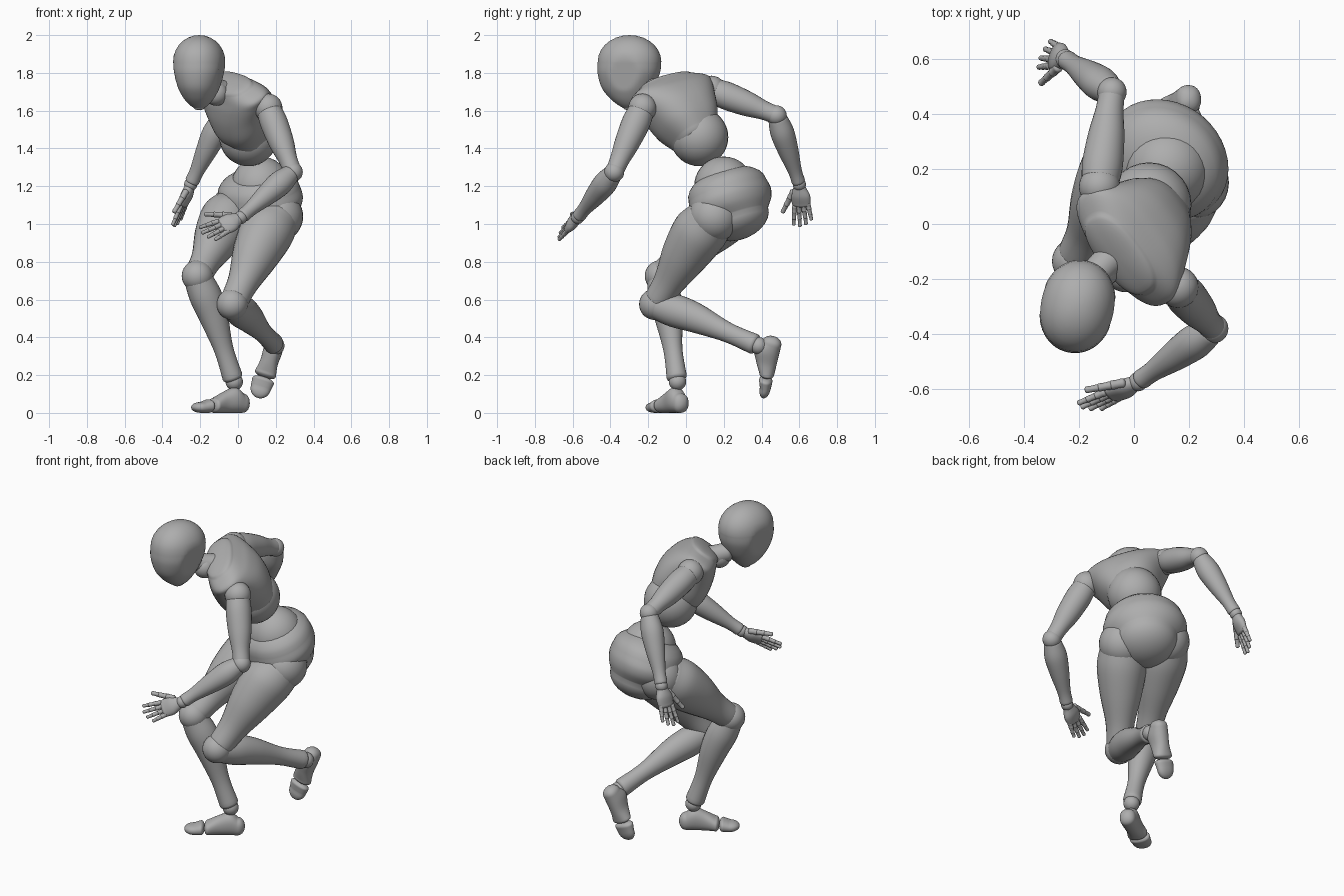
import bpy, bmesh, math
from mathutils import Vector as V

if "Cube" in bpy.data.objects:
    bpy.data.objects.remove(bpy.data.objects["Cube"], do_unlink=True)

grey = bpy.data.materials.new("mannequin grey")
grey.use_nodes = True
grey.diffuse_color = (0.42, 0.42, 0.42, 1)
grey.node_tree.nodes["Principled BSDF"].inputs["Base Color"].default_value = (0.42, 0.42, 0.42, 1)


def finish(name, bm):
    bmesh.ops.recalc_face_normals(bm, faces=bm.faces)
    for f in bm.faces:
        f.smooth = True
    mesh = bpy.data.meshes.new(name)
    bm.to_mesh(mesh)
    bm.free()
    mesh.materials.append(grey)
    ob = bpy.data.objects.new(name, mesh)
    bpy.context.collection.objects.link(ob)
    return ob


def frame(up, front):
    """Axes (left, front, up) with front squared off against up."""
    u = V(up).normalized()
    f = V(front)
    f = (f - u * f.dot(u)).normalized()
    return u.cross(f), f, u


def spline(rows, steps=5):
    """Catmull-Rom through the ring rows."""
    ext = [rows[0]] + rows + [rows[-1]]
    out = []
    for i in range(1, len(ext) - 2):
        a, b, c, d = ext[i - 1:i + 3]
        for k in range(steps):
            t = k / steps
            out.append([0.5 * (2 * q + (r - p) * t + (2 * p - 5 * q + 4 * r - s) * t * t
                               + (3 * q - p - 3 * r + s) * t ** 3)
                        for p, q, r, s in zip(a, b, c, d)])
    return out + [list(rows[-1])]


def loft(name, origin, axes, rings, caps, power=1.0, seg=28, shape=None):
    """Rings of (along, half width, half depth, front offset), with rounded ends."""
    x, f, u = axes
    rows = spline([tuple(r) + (0,) * (4 - len(r)) for r in rings])
    angles = [math.pi / 2 * k / 7 for k in range(1, 7)]

    def cap(row, size):
        return [[row[0] + size * math.sin(a), row[1] * math.cos(a),
                 row[2] * math.cos(a), row[3]] for a in angles]

    tail, head = cap(rows[0], -caps[0])[::-1], cap(rows[-1], caps[1])
    ends = (rows[0][0] - caps[0], rows[0][3]), (rows[-1][0] + caps[1], rows[-1][3])
    rows = tail + rows + head
    bm = bmesh.new()
    loops = []
    for h, w, d, off in rows:
        loop = []
        for k in range(seg):
            a = math.tau * k / seg
            c, s = math.cos(a), math.sin(a)
            px = math.copysign(abs(c) ** power, c) * w
            pf = math.copysign(abs(s) ** power, s) * d + off
            if shape:
                px = shape(px, h)
            loop.append(bm.verts.new(V(origin) + x * px + f * pf + u * h))
        loops.append(loop)
    for a, b in zip(loops, loops[1:]):
        for k in range(seg):
            bm.faces.new((a[k], a[(k + 1) % seg], b[(k + 1) % seg], b[k]))
    for loop, (h, off) in zip((loops[0], loops[-1]), ends):
        tip = bm.verts.new(V(origin) + f * off + u * h)
        for k in range(seg):
            bm.faces.new((loop[k], loop[(k + 1) % seg], tip))
    return finish(name, bm)


def ball(name, centre, r):
    bm = bmesh.new()
    bmesh.ops.create_uvsphere(bm, u_segments=28, v_segments=18, radius=r)
    bmesh.ops.translate(bm, verts=bm.verts, vec=V(centre))
    return finish(name, bm)


def limb(name, a, b, front, rings, cap=0.03, seg=28):
    """Tapered limb; ring positions run 0 to 1 between the two joints."""
    a, b = V(a), V(b)
    n = (b - a).length
    return loft(name, a, frame(b - a, front), [(r[0] * n,) + tuple(r[1:]) for r in rings],
                (cap, cap), seg=seg)


# Head, flattened at the temples, and neck
def temple(px, h):
    return math.copysign(min(abs(px), 0.124 + 0.18 * h), px)


loft("head", (-0.205, -0.297, 1.83), frame((0, 0, 1), (-0.2, -0.98, 0)),
     [(-0.217, 0.026, 0.032, 0.002), (-0.195, 0.054, 0.064, 0.006), (-0.16, 0.082, 0.1, 0.011),
      (-0.105, 0.11, 0.14, 0.012), (-0.03, 0.134, 0.166, 0.006), (0.03, 0.136, 0.169, 0.002)],
     (0.01, 0.14), power=0.95, seg=56, shape=temple)
limb("neck", (-0.05, -0.09, 1.69), (-0.15, -0.19, 1.72), (0, 0, -1),
     [(0, 0.07, 0.07), (0.5, 0.058, 0.058), (1, 0.055, 0.055)])
ball("neck_joint", (-0.115, -0.165, 1.69), 0.064)

# Chest, abdomen and pelvis
loft("chest", (-0.015, -0.07, 1.68), frame((-0.36, -0.46, 0.81), (-0.73, -0.4, -0.55)),
     [(-0.26, 0.125, 0.135, 0.008), (-0.18, 0.17, 0.16, 0.006), (-0.09, 0.205, 0.16),
      (-0.01, 0.242, 0.138), (0.04, 0.25, 0.112, 0.004), (0.08, 0.175, 0.09, 0.01)],
     (0.06, 0.03), power=0.8, seg=48)
ball("abdomen", (0.055, 0.07, 1.46), 0.154)
ball("waist_joint", (0.12, 0.2, 1.2), 0.157)
loft("pelvis", (0.117, 0.235, 1.13), frame((-0.15, -0.3, 0.92), (-0.615, -0.68, -0.32)),
     [(-0.1, 0.18, 0.175), (-0.05, 0.225, 0.2), (0, 0.24, 0.21), (0.05, 0.228, 0.205)],
     (0.12, 0.12), seg=40)


# Hands
def hand(side, wrist, tip, thumb_side):
    wrist = V(wrist)
    d = (V(tip) - wrist).normalized()
    n, t, _ = frame(d, thumb_side)
    ball(side + "_wrist", wrist, 0.035)
    loft(side + "_palm", wrist, (t, n, d),
         [(0.025, 0.036, 0.028), (0.065, 0.053, 0.03), (0.11, 0.051, 0.021)], (0.022, 0.02))

    def digit(name, base, way, length, r):
        way = way.normalized()
        for k in range(3):
            a = base + way * length * k / 3
            q = r * (1 - 0.13 * k)
            limb(f"{side}_{name}_{k + 1}", a, a + way * length / 3, n,
                 [(0.1, q, q), (0.5, q * 0.9, q * 0.9), (0.9, q * 0.95, q * 0.95)],
                 cap=q * 0.7, seg=12)

    for k, (name, size) in enumerate((("index", 0.108), ("middle", 0.12),
                                      ("ring", 0.112), ("little", 0.09))):
        digit(name, wrist + d * (0.124 - 0.005 * k) + t * (0.038 - 0.025 * k),
              d + t * (0.14 - 0.09 * k), size, 0.0145)
    digit("thumb", wrist + d * 0.04 + t * 0.036, d + t * 0.6, 0.14, 0.018)


# Arms: shoulder, elbow, wrist, fingertip, thumb direction
arms = {
    "left": ((0.16, -0.23, 1.615), (0.29, -0.38, 1.275), (0.015, -0.573, 1.035),
             (-0.215, -0.69, 0.92), (0, 0.5, 0.85)),
    "right": ((-0.125, 0.135, 1.71), (-0.08, 0.48, 1.575), (-0.25, 0.6, 1.21),
              (-0.335, 0.622, 0.98), (-0.3, -0.9, 0)),
}
for side, (shoulder, elbow, wrist, tip, thumb) in arms.items():
    ball(side + "_shoulder", shoulder, 0.075)
    limb(side + "_upper_arm", shoulder, elbow, (0, -1, 0.3),
         [(0.08, 0.068, 0.07), (0.25, 0.073, 0.075), (0.55, 0.066, 0.066),
          (0.8, 0.05, 0.052), (0.95, 0.048, 0.048)], cap=0.025)
    ball(side + "_elbow", elbow, 0.053)
    limb(side + "_forearm", elbow, wrist, (0, -1, 0.3),
         [(0.06, 0.052, 0.052), (0.25, 0.066, 0.063), (0.5, 0.057, 0.055),
          (0.8, 0.039, 0.037), (0.95, 0.038, 0.036)], cap=0.02)
    hand(side, wrist, tip, thumb)

# Legs: hip, knee, ankle, thigh front, shin front, heel, toe, instep direction
legs = {
    "left": ((0.21, 0.15, 1.04), (-0.03, -0.165, 0.575), (0.2, 0.385, 0.355),
             (-0.5, -0.7, 0.5), (-0.2, -0.4, -0.8),
             (0.21, 0.513, 0.392), (0.095, 0.43, 0.05), (0, -1, 0.2)),
    "right": ((-0.005, 0.275, 1.08), (-0.215, -0.135, 0.725), (-0.02, -0.045, 0.165),
              (-0.4, -0.3, 0.8), (-0.8, -0.6, 0),
              (0.055, -0.01, 0), (-0.235, -0.185, 0), (0, 0, 1)),
}
for side, (hip, knee, ankle, thigh_f, shin_f, heel, toe, instep) in legs.items():
    ball(side + "_hip", hip, 0.135)
    limb(side + "_thigh", hip, knee, thigh_f,
         [(0.06, 0.13, 0.132, 0.01), (0.22, 0.142, 0.146, 0.02), (0.48, 0.12, 0.125, 0.018),
          (0.75, 0.083, 0.086, 0.005), (0.93, 0.075, 0.075)], cap=0.06)
    ball(side + "_knee", knee, 0.083)
    limb(side + "_shin", knee, ankle, shin_f,
         [(0.04, 0.075, 0.077), (0.2, 0.083, 0.088, -0.008), (0.4, 0.073, 0.078, -0.013),
          (0.7, 0.049, 0.053, -0.005), (0.95, 0.053, 0.055)], cap=0.03)
    ball(side + "_ankle", ankle, 0.046)
    axes = frame(V(toe) - V(heel), instep)

    def sole(rows):
        return [r + (r[2],) for r in rows]

    loft(side + "_foot", heel, axes,
         sole([(0.04, 0.046, 0.052), (0.085, 0.051, 0.068), (0.15, 0.048, 0.056),
               (0.21, 0.058, 0.04)]), (0.04, 0.022), power=0.88)
    loft(side + "_toes", heel, axes,
         sole([(0.25, 0.06, 0.036), (0.29, 0.054, 0.029)]), (0.022, 0.055), power=0.88)
